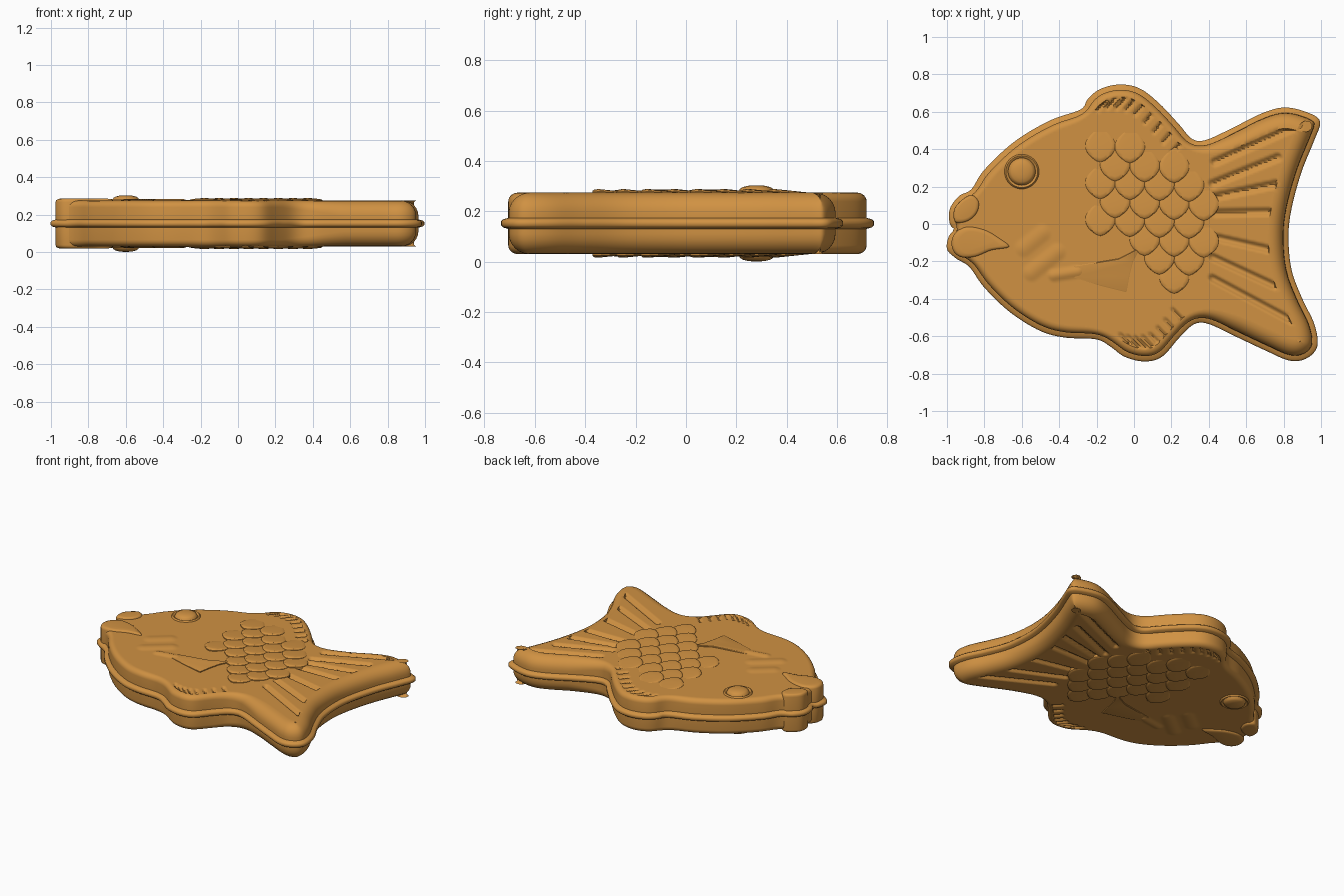
import bpy, bmesh, math
from mathutils import Vector
from mathutils.geometry import delaunay_2d_cdt

if "Cube" in bpy.data.objects:
    bpy.data.objects.remove(bpy.data.objects["Cube"])

MID = 0.152      # height of the seam
TOP = 0.122      # flat face, measured from the seam

baked = bpy.data.materials.new("golden_batter")
baked.use_nodes = True
COLOR = (0.63, 0.285, 0.055, 1)
baked.diffuse_color = COLOR
baked.node_tree.nodes["Principled BSDF"].inputs["Base Color"].default_value = COLOR
baked.node_tree.nodes["Principled BSDF"].inputs["Roughness"].default_value = 0.6


def spline(points, steps):
    """Closed smooth curve through the points."""
    out, n = [], len(points)
    for i in range(n):
        a, b, c, d = (Vector(points[(i + k) % n]) for k in (-1, 0, 1, 2))
        for s in range(steps):
            t = s / steps
            out.append(0.5 * (2 * b + (c - a) * t + (2 * a - 5 * b + 4 * c - d) * t * t
                              + (3 * b - a - 3 * c + d) * t ** 3))
    return out


def resample(pts, count):
    """Evenly spaced points along a closed curve."""
    n = len(pts)
    lengths = [(pts[(i + 1) % n] - pts[i]).length for i in range(n)]
    step, out, i, used = sum(lengths) / count, [], 0, 0.0
    for k in range(count):
        while i < n - 1 and used + lengths[i] < k * step:
            used += lengths[i]
            i += 1
        out.append(pts[i].lerp(pts[(i + 1) % n], (k * step - used) / lengths[i]))
    return out


def inset(pts, dist):
    """Move a counter-clockwise loop inward in small, smoothed steps."""
    n = len(pts)
    steps = max(1, math.ceil(max(dist) / 0.008))
    for _ in range(steps):
        moved = []
        for i in range(n):
            t = (pts[(i + 1) % n] - pts[i - 1]).normalized()
            moved.append(pts[i] + Vector((-t.y, t.x)) * dist[i] / steps)
        pts = [p * 0.6 + (moved[i - 1] + moved[(i + 1) % n]) * 0.2
               for i, p in enumerate(moved)]
    return pts


def flip(p):
    return Vector((p.x, p.y, -p.z))


def skin(bm, rings, caps=True):
    """Bridge a stack of rings and close its ends."""
    loops = [[bm.verts.new(p) for p in r] for r in rings]
    n = len(loops[0])
    for a, b in zip(loops, loops[1:]):
        for i in range(n):
            j = (i + 1) % n
            bm.faces.new((a[i], a[j], b[j], b[i]))
    if caps:
        bm.faces.new(list(reversed(loops[0])))
        bm.faces.new(loops[-1])


def through(rings):
    """Reflect the upper rings below the seam, giving one full-height stack."""
    return [[flip(p) for p in r] for r in reversed(rings)] + rings


def add_plates(bm, rings):
    """The same relief on both faces."""
    skin(bm, rings)
    skin(bm, [[flip(p) for p in r] for r in rings])


def scaled_rings(pts, hub, levels):
    """Rings of an outline shrunk about a hub, one per (scale, height)."""
    return [[(hub + (p - hub) * s).to_3d() + Vector((0, 0, z)) for p in pts]
            for s, z in levels]


def finish(bm, name, angle):
    bmesh.ops.recalc_face_normals(bm, faces=bm.faces)
    mesh = bpy.data.meshes.new(name)
    bm.to_mesh(mesh)
    bm.free()
    mesh.materials.append(baked)
    ob = bpy.data.objects.new(name, mesh)
    ob.location.z = MID
    bpy.context.collection.objects.link(ob)
    bpy.ops.object.select_all(action="DESELECT")
    ob.select_set(True)
    bpy.context.view_layer.objects.active = ob
    bpy.ops.object.shade_smooth_by_angle(angle=math.radians(angle))


# Body outline: mouth, belly, lower fin, tail, upper fin, forehead
outline = resample(spline([
    (-.87, .185), (-.935, .15), (-.985, .08), (-.985, 0), (-.962, -.03), (-.99, -.065),
    (-1, -.135), (-.95, -.185), (-.88, -.23), (-.8, -.34), (-.665, -.47), (-.505, -.57),
    (-.37, -.607), (-.2, -.617), (-.12, -.66), (-.05, -.71), (.055, -.735), (.15, -.71),
    (.243, -.607), (.323, -.535), (.4, -.535), (.54, -.6), (.7, -.675), (.83, -.73),
    (.92, -.72), (.98, -.655), (.965, -.537), (.9, -.4), (.842, -.243), (.826, -.056),
    (.847, .104), (.9, .29), (.965, .45), (.995, .548), (.928, .596), (.805, .623),
    (.68, .59), (.51, .505), (.377, .447), (.307, .457), (.243, .53), (.136, .644),
    (.03, .725), (-.078, .746), (-.184, .72), (-.249, .666), (-.286, .612), (-.45, .553),
    (-.64, .44), (-.8, .29)], 10), 340)


def edge_y(x, sign):
    return min((p for p in outline if p.y * sign > 0.3), key=lambda p: abs(p.x - x)).y


# Relief strokes (start, end, half width, height): tail grooves, gill ridges, fin stalk
strokes = [(a, b, .024, -.02) for a, b in (
    ((.88, .53), (.43, .33)), ((.77, .357), (.42, .215)), ((.76, .214), (.43, .145)),
    ((.75, .065), (.43, .06)), ((.74, -.14), (.43, -.07)), ((.75, -.33), (.42, -.177)),
    ((.85, -.52), (.42, -.29)))]
strokes += [((-.55, -.26), (-.41, -.15), .05, .008), ((-.59, -.13), (-.49, -.05), .05, .007),
            ((-.43, -.275), (-.3, -.255), .035, .01)]
# Fin grooves follow the edge of the back and belly
for i in range(9):
    x = -.14 + i * .05
    y = edge_y(x, 1)
    strokes.append(((x, y - .06), (x - .055, y - .125), .014, -.013))
for i in range(8):
    x = -.02 + i * .04
    y = edge_y(x, -1)
    strokes.append(((x, y + .07), (x - .05, y + .125), .014, -.013))
strokes = [(Vector(a), Vector(b), w, h) for a, b, w, h in strokes]


def relief(p):
    z = TOP
    for a, b, width, height in strokes:
        d = b - a
        t = min(1, max(0, (p - a).dot(d) / d.length_squared))
        gap = (p - a - d * t).length / width
        if gap < 1:
            z += height * (1 - gap * gap) ** 1.5
    return z


# Body: seam rim, upright wall, rounded shoulder that is softer on the tail
radius = [0.035 + 0.045 * min(1, max(0, (p.x - 0.25) / 0.3)) for p in outline]
loop, rings = outline, []
for dist, z in ((0, .008), (.008, .016), (.02, .022)):
    loop = inset(loop, [dist] * len(loop)) if dist else loop
    rings.append([Vector((p.x, p.y, z)) for p in loop])
prev = 1
for k in range(7):
    a = k / 6 * math.pi / 2
    if k:
        loop = inset(loop, [r * (prev - math.cos(a)) for r in radius])
    prev = math.cos(a)
    rings.append([Vector((p.x, p.y, TOP - r + r * math.sin(a)))
                  for p, r in zip(loop, radius)])
bm = bmesh.new()
skin(bm, through(rings), caps=False)

# Sculpted faces: a fine mesh inside the shoulder, raised and pressed by the strokes
STEP = 0.01
grid = [Vector((i * STEP, j * STEP)) for i in range(-96, 97) for j in range(-72, 73)]
count = len(loop)
pts, _, tris, source, _, _ = delaunay_2d_cdt(loop + grid, [], [list(range(count))], 1, 1e-5)
used = {i for t in tris for i in t}
top = {i: Vector((pts[i].x, pts[i].y,
                  TOP if any(s < count for s in source[i]) else relief(pts[i])))
       for i in used}
for place in (Vector, flip):
    verts = {i: bm.verts.new(place(p)) for i, p in top.items()}
    for t in tris:
        bm.faces.new([verts[i] for i in t])
bmesh.ops.remove_doubles(bm, verts=bm.verts, dist=1e-4)
finish(bm, "fish_body", 50)

# Lips: rounded pads that run through the full thickness
for name, pts in (("lower_lip", [(-.965, -.06), (-.9, -.015), (-.8, -.03), (-.72, -.075),
                                 (-.665, -.122), (-.76, -.14), (-.85, -.175), (-.93, -.175),
                                 (-.972, -.13)]),
                  ("upper_lip", [(-.955, .01), (-.89, .015), (-.84, .06), (-.83, .12),
                                 (-.87, .155), (-.925, .125), (-.962, .075)])):
    bm = bmesh.new()
    base = spline(pts, 6)
    hub = sum(base, Vector((0, 0))) / len(base)
    skin(bm, through(scaled_rings(base, hub, (
        (1, .03), (1, .115), (.97, .126), (.88, .132), (.7, .134)))))
    finish(bm, name, 50)

# Eye: raised ring around a shallow dome
bm = bmesh.new()
turn = [Vector((math.cos(k * math.tau / 40) - .6, math.sin(k * math.tau / 40) + .28))
        for k in range(40)]
add_plates(bm, scaled_rings(turn, Vector((-.6, .28)), (
    (.094, .115), (.092, .125), (.085, .131), (.078, .128), (.073, .123),
    (.071, .126), (.066, .137), (.055, .144), (.035, .149), (.015, .151))))
finish(bm, "eye", 50)

# Scales: staggered shields, each lifting toward its lower tip
shield = spline([(0, .09), (-.05, .05), (-.08, 0), (-.074, -.045), (-.045, -.08), (0, -.104),
                 (.045, -.08), (.074, -.045), (.08, 0), (.05, .05)], 2)
bm = bmesh.new()
for i in range(8):
    x = -.18 + i * .079
    upper = min(.46, .52 - max(0, x) * .75)
    lower = .02 - max(0, x + .1) + max(0, x - .22) * 1.6
    for row in range(-3, 7):
        y = .04 + row * .197 + (i % 2) * .098 - .03 * (x + .2)
        if lower <= y <= upper:
            add_plates(bm, [[Vector((x + p.x * s, y + p.y * s, z + (.09 - p.y) * lift))
                             for p in shield]
                            for s, z, lift in ((1, .1, 0), (.99, .117, .06),
                                               (.92, .12, .075), (.75, .121, .078))])
finish(bm, "scales", 35)

# Side fin: thin wedge rising toward its trailing edge
bm = bmesh.new()
fin = [Vector(p) for p in (
    (-.32, -.225), (-.325, -.285), (-.18, -.33), (-.04, -.365), (-.025, -.28),
    (-.005, -.2), (.035, -.125), (-.08, -.185), (-.2, -.205))]
rings = scaled_rings(fin, Vector((-.12, -.25)), ((1, .1), (1, .124), (.95, .126)))
for ring in rings[1:]:
    for p in ring:
        p.z += (p.x + .32) * .014
add_plates(bm, rings)
finish(bm, "side_fin", 30)
